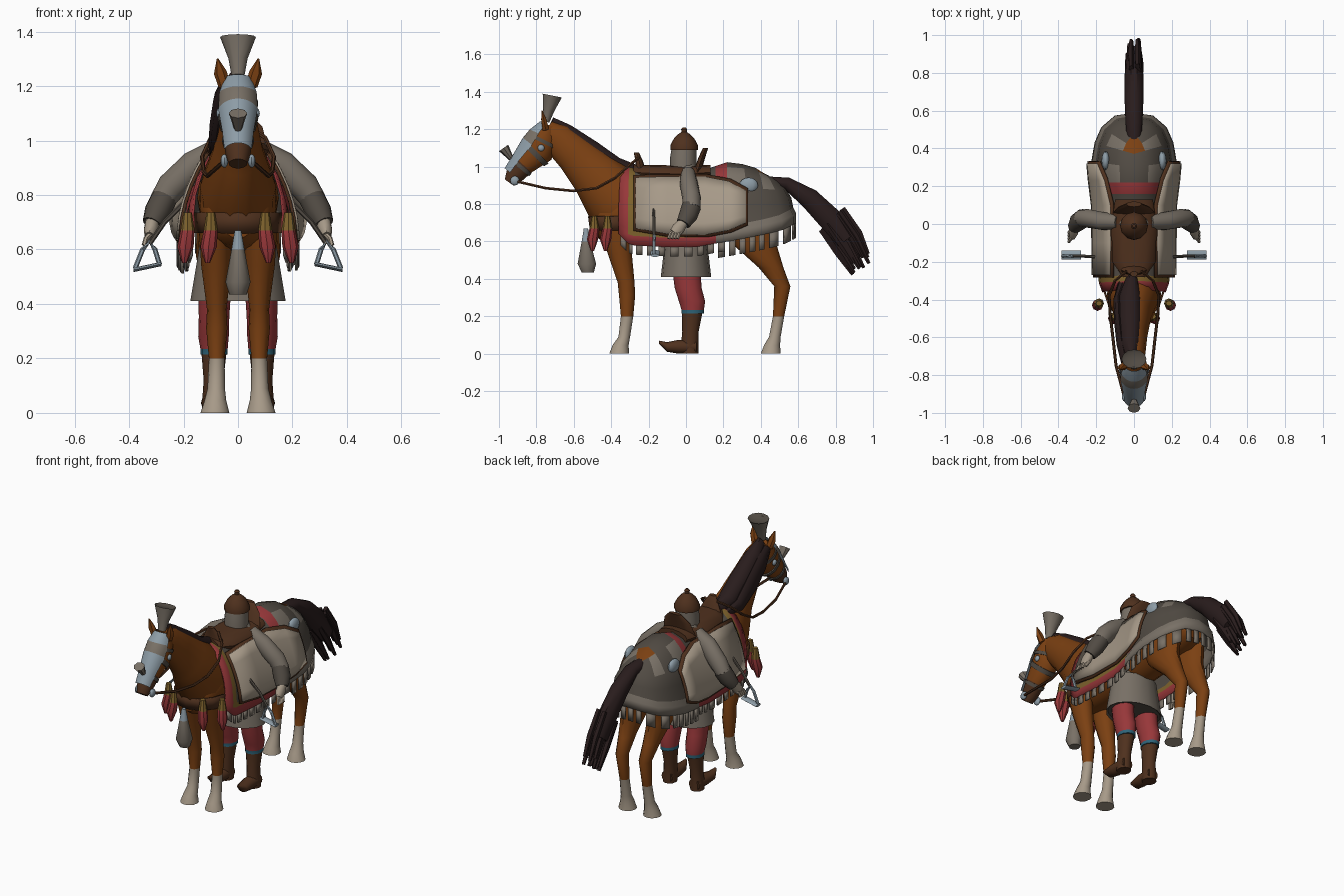
import bpy, bmesh, math, random
from mathutils import Vector

if "Cube" in bpy.data.objects:
    bpy.data.objects.remove(bpy.data.objects["Cube"])
random.seed(4)

# Palette, given as display colours and converted to linear
PALETTE = dict(chestnut=(122, 66, 25), ivory=(165, 152, 135), red=(150, 58, 60),
               dark_grey=(82, 76, 69), light_grey=(120, 112, 102), leather=(80, 52, 35),
               black_hair=(45, 34, 34), steel=(140, 155, 165), olive=(125, 98, 48),
               teal=(50, 100, 120))
MATS = {}
for label, rgb in PALETTE.items():
    m = bpy.data.materials.new(label)
    m.use_nodes = True
    col = [(c / 255) ** 2.2 for c in rgb] + [1]
    m.diffuse_color = col
    bsdf = m.node_tree.nodes["Principled BSDF"]
    bsdf.inputs["Base Color"].default_value = col
    bsdf.inputs["Roughness"].default_value = 0.8
    MATS[label] = m


def finish(name, bm, used, thick=0):
    bmesh.ops.remove_doubles(bm, verts=bm.verts, dist=1e-4)
    bmesh.ops.recalc_face_normals(bm, faces=bm.faces)
    me = bpy.data.meshes.new(name)
    bm.to_mesh(me)
    bm.free()
    for label in used:
        me.materials.append(MATS[label])
    me.shade_smooth()
    me.set_sharp_from_angle(angle=math.radians(42))
    ob = bpy.data.objects.new(name, me)
    bpy.context.collection.objects.link(ob)
    if thick:
        mod = ob.modifiers.new("thickness", "SOLIDIFY")
        mod.thickness, mod.offset = thick, 0
    return ob


def loft(name, rings, mats, axis=None, sides=12, arc=(0, 360), pair=False):
    """Skin elliptical rings (x, y, z, width, depth); mats is one label or one per span."""
    if pair:
        loft("left_" + name, rings, mats, axis, sides, arc)
        rings = [(-r[0],) + tuple(r[1:]) for r in rings]
        return loft("right_" + name, rings, mats, axis, sides, arc)
    spans = [mats] * (len(rings) - 1) if isinstance(mats, str) else mats
    used = list(dict.fromkeys(spans))
    start, end = arc
    bm, loops, closed = bmesh.new(), [], end - start == 360
    for i, (x, y, z, a, b) in enumerate(rings):
        lo, hi = rings[max(i - 1, 0)], rings[min(i + 1, len(rings) - 1)]
        t = Vector(axis) if axis else (Vector(hi[:3]) - Vector(lo[:3])).normalized()
        ref = Vector((0, 1, 0)) if abs(t.x) > 0.9 else Vector((1, 0, 0))
        side = (ref - t * ref.dot(t)).normalized()
        up = t.cross(side)
        count = sides if closed else sides + 1
        angles = [math.radians(start + (end - start) * k / sides) for k in range(count)]
        loops.append([bm.verts.new(Vector((x, y, z)) + side * a * math.cos(q)
                                   + up * b * math.sin(q)) for q in angles])
    for i, label in enumerate(spans):
        for k in range(sides):
            n = (k + 1) % len(loops[i])
            f = bm.faces.new((loops[i][k], loops[i][n], loops[i + 1][n], loops[i + 1][k]))
            f.material_index = used.index(label)
    if closed:
        bm.faces.new(loops[0]).material_index = used.index(spans[0])
        bm.faces.new(loops[-1]).material_index = used.index(spans[-1])
    return finish(name, bm, used)


def tube(name, pts, r, mat):
    loft(name, [tuple(p) + (r, r) for p in pts], mat, sides=6, pair=True)


def grid(name, columns, rule, thick):
    """Skin columns of points; rule(i, j) gives the colour of each cell."""
    bm, used = bmesh.new(), list(PALETTE)
    vs = [[bm.verts.new(p) for p in c] for c in columns]
    for i in range(len(vs) - 1):
        for j in range(len(vs[0]) - 1):
            f = bm.faces.new((vs[i][j], vs[i + 1][j], vs[i + 1][j + 1], vs[i][j + 1]))
            f.material_index = used.index(rule(i, j))
    return finish(name, bm, used, thick)


def ball(name, centre, scale, mat):
    bm = bmesh.new()
    bmesh.ops.create_uvsphere(bm, u_segments=12, v_segments=8, radius=1)
    bmesh.ops.scale(bm, vec=scale, verts=bm.verts)
    bmesh.ops.translate(bm, vec=centre, verts=bm.verts)
    finish(name, bm, [mat])


UP, BACK = (0, 0, 1), (0, 1, 0)

# Horse body, neck and head
loft("horse_body", [(0, y, z, a, b) for y, z, a, b in (
    (-.5, .71, .06, .07), (-.46, .73, .11, .12), (-.36, .76, .14, .17), (-.2, .77, .145, .18),
    (0, .77, .145, .18), (.2, .79, .15, .18), (.35, .8, .145, .16), (.45, .78, .12, .13),
    (.53, .75, .07, .07))], "chestnut", BACK, 16)
loft("horse_neck", [(0, y, z, a, b) for y, z, a, b in (
    (-.3, .76, .14, .16), (-.38, .83, .14, .18), (-.49, .96, .092, .135), (-.6, 1.07, .07, .105),
    (-.69, 1.15, .06, .088), (-.75, 1.2, .045, .055))], "chestnut", sides=14)
HEAD = [(0, y, z, a, b) for y, z, a, b in (
    (-.73, 1.22, .045, .04), (-.755, 1.16, .066, .075), (-.79, 1.09, .07, .09),
    (-.87, 1.01, .054, .062), (-.92, .95, .046, .05), (-.945, .915, .034, .03))]
loft("horse_head", HEAD, ["chestnut"] * 3 + ["leather"] * 2, sides=14)
loft("face_armour", [(x, y - .004, z + .004, a + .008, b + .009) for x, y, z, a, b in HEAD[:5]],
     ["steel", "light_grey", "steel", "steel"], arc=(22, 158))
loft("ear", [(.05, -.75, 1.2, .022, .02), (.065, -.76, 1.25, .024, .016),
             (.075, -.77, 1.3, .003, .003)], "chestnut", sides=6, pair=True)
loft("plume", [(0, -.75, 1.24, .024, .02), (0, -.735, 1.3, .035, .03), (0, -.715, 1.38, .066, .052),
               (0, -.718, 1.37, .05, .04)], ["light_grey", "light_grey", "dark_grey"],
     (0, .2, .98))
loft("brow_plume", [(0, -.925, 1.03, .01, .01), (0, -.975, 1.1, .034, .03)], "light_grey", sides=8)

# Mane: crest plus locks falling to one side
loft("mane_crest", [(x, y, z, a, .055) for x, y, z, a in (
    (-.01, -.73, 1.215, .025), (-.02, -.64, 1.175, .052), (-.02, -.5, 1.085, .06),
    (-.02, -.38, 1.0, .06), (-.01, -.28, .96, .03))], "black_hair", sides=10)
loft("mane_locks", [(x, y, z, .024, b) for x, y, z, b in (
    (-.045, -.73, 1.2, .03), (-.068, -.64, 1.14, .06), (-.08, -.53, 1.06, .065),
    (-.085, -.4, .98, .045), (-.06, -.31, .96, .02))], "black_hair", sides=8)

# Tail with loose strands
loft("tail", [(0, y, z, a, b) for y, z, a, b in (
    (.42, .925, .035, .025), (.54, .91, .045, .035), (.66, .83, .05, .058),
    (.78, .71, .05, .068), (.86, .61, .045, .06))], "black_hair", sides=10)
for i in range(12):
    x, d = random.uniform(-.04, .04), (i - 5.5) * .01
    drop = random.uniform(0, .06)
    loft("tail_strand", [(x, .78 + d, .72 + d, .014, .018), (x, .87 + d, .59 + d, .017, .019),
                         (x, .95 + d - drop * .6, .45 + d * .6 + drop, .011, .009)],
         "black_hair", sides=5)

# Horse legs with pale socks and hooves
SOCK = ["chestnut"] * 4 + ["ivory"] * 3
loft("front_leg", [
    (.085, -.38, .7, .06, .085), (.08, -.355, .54, .055, .065), (.078, -.32, .38, .036, .045),
    (.078, -.315, .31, .039, .043), (.078, -.315, .2, .029, .033), (.08, -.33, .09, .032, .031),
    (.083, -.35, .045, .04, .043), (.085, -.357, 0, .053, .053)], SOCK, UP, pair=True)
loft("back_leg", [
    (.085, .35, .7, .065, .15), (.09, .37, .58, .065, .115), (.085, .455, .46, .046, .066),
    (.08, .515, .36, .036, .043), (.078, .495, .2, .028, .03), (.08, .475, .09, .031, .031),
    (.083, .46, .045, .04, .043), (.085, .453, 0, .053, .053)], SOCK, UP, pair=True)

# Draped cloth: hem point, then spine point, for each station
HALF = [(.165, -.36, .64, -.34, .99), (.182, -.31, .59, -.3, 1), (.185, -.28, .58, -.27, .99),
        (.187, -.1, .57, -.1, .96), (.19, .05, .57, .05, .96), (.2, .16, .59, .16, 1),
        (.212, .22, .6, .22, 1.02), (.222, .33, .62, .3, 1.01), (.205, .43, .64, .37, .99),
        (.17, .51, .66, .4, .97), (.1, .57, .69, .42, .955), (0, .585, .7, .43, .95)]
STATIONS = HALF + [(-s[0],) + s[1:] for s in HALF[-2::-1]]
LAST = len(STATIONS) - 1


def drape(hx, hy, hz, sy, sz):
    rows = [(hx, hy, hz), (hx * .98, hy, hz + .05)]
    inset, power = (.9, 1 + max(0, sy - .33) * 5) if sy > .15 else (1, 1)
    for angle in (90, 72, 54, 36, 22, 0):
        s, c = math.sin(math.radians(angle)), math.cos(math.radians(angle))
        s = inset * s ** power
        rows.append((hx * s, sy + (hy - sy) * s, hz + .08 + (sz - hz - .08) * c))
    return rows


def cloth_colour(i, j):
    i = min(i, LAST - 1 - i)
    if i == 0 or (j == 0 and i < 5) or (i == 5 and j > 1):
        return "red"
    if i == 1 or (j == 1 and i < 5):
        return "olive"
    if j == 6 and i > 7:
        return "chestnut"
    if j < 2 or (i in (6, 8) and j in (4, 5)):
        return "light_grey"
    return "dark_grey"


grid("horse_cloth", [drape(*s) for s in STATIONS], cloth_colour, .008)

# Fringe tabs hanging from the hem
for k in range(LAST):
    a, b = Vector(STATIONS[k][:3]), Vector(STATIONS[k + 1][:3])
    n = max(1, round((b - a).length / .065))
    for t in range(n):
        p, q = a.lerp(b, (t + .2) / n), a.lerp(b, (t + .8) / n)
        length = Vector((0, 0, .05 if p.y < .2 else .08))
        grid("fringe_tab", [[p, p - length], [q, q - length]], lambda i, j: "light_grey", .008)

# Chest strap, tassels and hanging bell
strap = [(.16, -.35), (.13, -.44), (.07, -.5), (0, -.52)]
strap += [(-x, y) for x, y in strap[-2::-1]]
grid("chest_strap", [[(x, y + .01, .66), (x, y, .735)] for x, y in strap],
     lambda i, j: "leather", .008)
for x, y in ((.1, -.49), (.185, -.42)):
    loft("tassel", [(x, y, .735, .016, .014), (x, y, .67, .026, .026),
                    (x + .008, y - .01, .61, .03, .03), (x + .012, y - .01, .55, .009, .009)],
         ["olive", "red", "red"], UP, 8, pair=True)
loft("chest_bell", [(0, -.535, .67, .012, .012), (0, -.535, .6, .024, .024),
                    (0, -.53, .48, .046, .052), (0, -.525, .435, .032, .034)],
     ["steel", "light_grey", "light_grey"], UP, 10)

# Saddle, its side panels and trim
loft("saddle_seat", [(0, -.28, .97, .06, .04), (0, -.2, .965, .115, .045), (0, 0, .96, .12, .045),
                     (0, .13, .97, .1, .04)], "leather", BACK)
loft("pommel", [(0, -.24, .97, .08, .03), (0, -.25, 1.03, .05, .02), (0, -.265, 1.075, .02, .014)],
     "leather", UP)
loft("cantle", [(0, .06, .97, .11, .02), (0, .085, 1.05, .09, .018), (0, .105, 1.1, .04, .014)],
     "leather", UP)
PANEL = [(-.27, .67, .94), (-.1, .64, .945), (.1, .635, .945), (.23, .66, .92), (.32, .7, .87)]


def panel_x(y, z):
    return .212 - .92 * max(z - .64, 0) ** 1.9 + max(0, y - .08) * .13


for s, word in ((1, "left"), (-1, "right")):
    for part, grow, out, mat in (("panel", 0, .008, "ivory"), ("panel_border", .012, 0, "leather")):
        cols = []
        for y, lo, hi in PANEL:
            zs = [lo - grow + (hi - lo + 2 * grow) * j / 5 for j in range(6)]
            y += grow * (1 if y > 0 else -1)
            cols.append([(s * (panel_x(y, z) + out), y, z) for z in zs])
        grid(f"{word}_saddle_{part}", cols, lambda i, j: mat, .012)
    ball(word + "_rump_disc", (s * .15, .335, .9), (.022, .05, .042), "steel")
    ball(word + "_bit_disc", (s * .05, -.915, .925), (.014, .025, .025), "steel")
    ball(word + "_cheek_disc", (s * .068, -.775, 1.1), (.012, .018, .018), "steel")

# Bridle, reins and stirrups
for label, i, f in (("brow_strap", 1, .2), ("cheek_strap", 2, .1), ("nose_strap", 3, .1)):
    a, b = Vector(HEAD[i]), Vector(HEAD[i + 1])
    ends = [a.lerp(b, f), a.lerp(b, f + .25)]
    loft(label, [(v[0], v[1], v[2], v[3] + .006, v[4] + .006) for v in ends], "dark_grey",
         sides=14)
tube("rein", [(.055, -.9, .92), (.095, -.75, .885), (.112, -.6, .87), (.126, -.48, .885),
              (.132, -.38, .94), (.1, -.3, 1.01), (.04, -.25, 1.05)], .008, "leather")
tube("stirrup_strap", [(.2, -.175, .77), (.27, -.17, .7), (.325, -.17, .62)], .009, "dark_grey")
tube("stirrup_bow", [(.288, -.17, .545), (.305, -.17, .6), (.325, -.17, .63), (.35, -.17, .6),
                     (.378, -.17, .53)], .009, "steel")
loft("stirrup_tread", [(.28, -.165, .547, .024, .008), (.384, -.165, .525, .024, .008)],
     "steel", (1, 0, 0), 8, pair=True)

# Rider: skirt, torso, head and helmet
loft("rider_skirt", [(0, 0, .42, .165, .125), (0, 0, .41, .175, .135), (0, 0, .62, .14, .11)],
     ["dark_grey", "light_grey"], UP, 16)
loft("rider_torso", [(0, .01, .6, .12, .09), (0, .01, .9, .115, .07), (0, .01, .97, .1, .06),
                     (0, 0, 1.02, .05, .05)], "light_grey", UP)
loft("mail_hood", [(0, -.015, .99, .068, .07), (0, -.015, 1.05, .067, .07),
                   (0, -.01, 1.11, .062, .065)], "light_grey", UP)
loft("helmet", [(0, -.01, z, r, r) for z, r in (
    (1.09, .074), (1.115, .073), (1.15, .055), (1.175, .03), (1.185, .014), (1.2, .016),
    (1.21, .008))], "leather", UP)

# Rider arms and hands
loft("sleeve", [(.08, .01, .965, .04, .04), (.16, .015, .91, .055, .048),
                (.245, .03, .83, .054, .05), (.282, .03, .775, .045, .046)], "light_grey", pair=True)
loft("cuff", [(.27, .03, .79, .048, .052), (.295, .012, .74, .049, .05),
              (.316, -.015, .695, .036, .038)], "dark_grey", pair=True)
loft("hand", [(.314, -.012, .705, .026, .026), (.32, -.04, .67, .026, .034),
              (.325, -.06, .645, .018, .03)], "ivory", pair=True)
for k in range(4):
    y = -.085 + k * .016
    tube("finger", [(.318, y + .02, .66), (.338, y, .64), (.345, y - .008, .615)], .009, "ivory")

# Rider legs and curled boots
loft("trouser_leg", [(.085, 0, .46, .06, .075), (.088, .012, .35, .056, .072),
                     (.09, .032, .28, .056, .07), (.088, .036, .235, .05, .06),
                     (.088, .036, .215, .05, .06)], ["red"] * 3 + ["teal"], UP, pair=True)
loft("boot_shaft", [(.088, .034, .23, .047, .056), (.09, .024, .12, .036, .044),
                    (.093, .02, .05, .038, .046), (.094, .022, 0, .04, .044)],
     "leather", UP, pair=True)
loft("boot_foot", [(.094, .055, .036, .036, .036), (.096, -.04, .037, .04, .037),
                   (.1, -.1, .036, .034, .026), (.102, -.145, .062, .008, .008)],
     "leather", BACK, pair=True)
